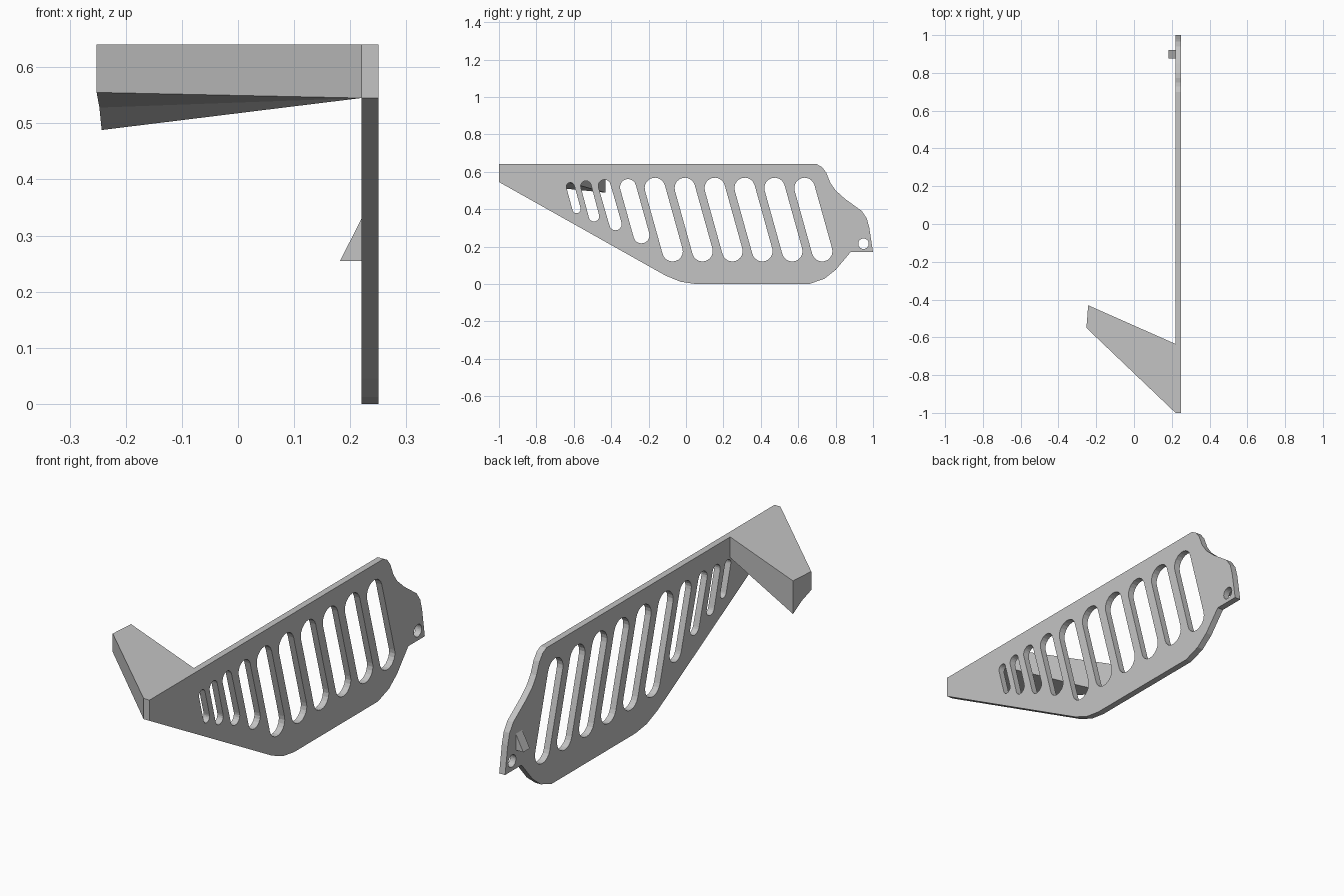
import bpy
import bmesh
from math import atan2, cos, sin, pi
from mathutils import Matrix

if "Cube" in bpy.data.objects:
    bpy.data.objects.remove(bpy.data.objects["Cube"])

grey = bpy.data.materials.new("light grey")
grey.use_nodes = True
grey.diffuse_color = (0.55, 0.55, 0.55, 1)
grey.node_tree.nodes["Principled BSDF"].inputs["Base Color"].default_value = (0.55, 0.55, 0.55, 1)

INNER, OUTER = 0.22, 0.25   # thickness range of the side panel
TOP = 0.64


def add_object(name, mesh):
    obj = bpy.data.objects.new(name, mesh)
    bpy.context.collection.objects.link(obj)
    mesh.materials.clear()
    mesh.materials.append(grey)
    return obj


def slot(top, bottom, radius, steps=10):
    """Outline of a round-ended slot between two centres."""
    angle = atan2(top[1] - bottom[1], top[0] - bottom[0])
    points = []
    for centre, start in ((top, angle - pi / 2), (bottom, angle + pi / 2)):
        for i in range(steps + 1):
            a = start + pi * i / steps
            points.append((centre[0] + radius * cos(a), centre[1] + radius * sin(a)))
    return points


def prism(name, lower, upper):
    """Closed solid between two matching loops; the lower cap is a fan from its first point."""
    bm = bmesh.new()
    low = [bm.verts.new(p) for p in lower]
    high = [bm.verts.new(p) for p in upper]
    n = len(low)
    bm.faces.new(high)
    for i in range(1, n - 1):
        bm.faces.new((low[0], low[i + 1], low[i]))
    for i in range(n):
        j = (i + 1) % n
        bm.faces.new((low[i], low[j], high[j], high[i]))
    bmesh.ops.recalc_face_normals(bm, faces=bm.faces)
    mesh = bpy.data.meshes.new(name)
    bm.to_mesh(mesh)
    bm.free()
    return add_object(name, mesh)


# Side panel: outline with slanted slots and a bolt hole
outline = [(-1, TOP), (0.70, TOP), (0.727, 0.625), (0.75, 0.595), (0.772, 0.54),
           (0.80, 0.50), (0.85, 0.455), (0.94, 0.39), (0.967, 0.35), (0.98, 0.30),
           (1, 0.17), (0.88, 0.17), (0.80, 0.075), (0.74, 0.028), (0.66, 0),
           (0.05, 0), (-0.03, 0.012), (-0.11, 0.045), (-1, 0.545)]
loops = [outline,
         slot((-0.618, 0.52), (-0.585, 0.40), 0.022),
         slot((-0.535, 0.523), (-0.492, 0.362), 0.028),
         slot((-0.436, 0.525), (-0.377, 0.32), 0.033),
         slot((-0.31, 0.518), (-0.238, 0.26), 0.043)]
for i in range(6):
    y = -0.166 + 0.16 * i
    loops.append(slot((y, 0.513), (y + 0.094, 0.175), 0.055))
loops.append([(0.949 + 0.028 * cos(pi * i / 12), 0.215 + 0.028 * sin(pi * i / 12))
              for i in range(24)])

curve = bpy.data.curves.new("panel_profile", "CURVE")
curve.dimensions = "2D"
curve.fill_mode = "BOTH"
curve.extrude = (OUTER - INNER) / 2
for loop in loops:
    spline = curve.splines.new("POLY")
    spline.points.add(len(loop) - 1)
    for point, (y, z) in zip(spline.points, loop):
        point.co = (y, z, 0, 1)
    spline.use_cyclic_u = True
profile = bpy.data.objects.new("panel_profile", curve)
bpy.context.collection.objects.link(profile)
bpy.context.view_layer.update()
evaluated = profile.evaluated_get(bpy.context.evaluated_depsgraph_get())
panel_mesh = bpy.data.meshes.new_from_object(evaluated)
bpy.data.objects.remove(profile)

# Stand the profile upright: its x runs along y, its y along z
middle = (INNER + OUTER) / 2
panel_mesh.transform(Matrix(((0, 0, 1, middle), (1, 0, 0, 0), (0, 1, 0, 0), (0, 0, 0, 1))))
bm = bmesh.new()
bm.from_mesh(panel_mesh)
bmesh.ops.remove_doubles(bm, verts=bm.verts, dist=0.0001)
bmesh.ops.recalc_face_normals(bm, faces=bm.faces)
for face in bm.faces:
    face.smooth = False
bm.to_mesh(panel_mesh)
bm.free()
panel_mesh.name = "side_panel"
add_object("side_panel", panel_mesh)

# Swept front arm with a twisted underside
under = [(INNER, -1, 0.545), (INNER, -0.635, 0.545), (-0.243, -0.43, 0.488),
         (-0.247, -0.49, 0.528), (-0.252, -0.55, 0.555)]
prism("front_arm", under, [(x, y, TOP) for x, y, z in under])

# Small wedge clip on the inner face
wedge = [(INNER, 0.33), (INNER, 0.255), (0.182, 0.255)]
prism("wedge_clip", [(x, 0.875, z) for x, z in wedge], [(x, 0.922, z) for x, z in wedge])
